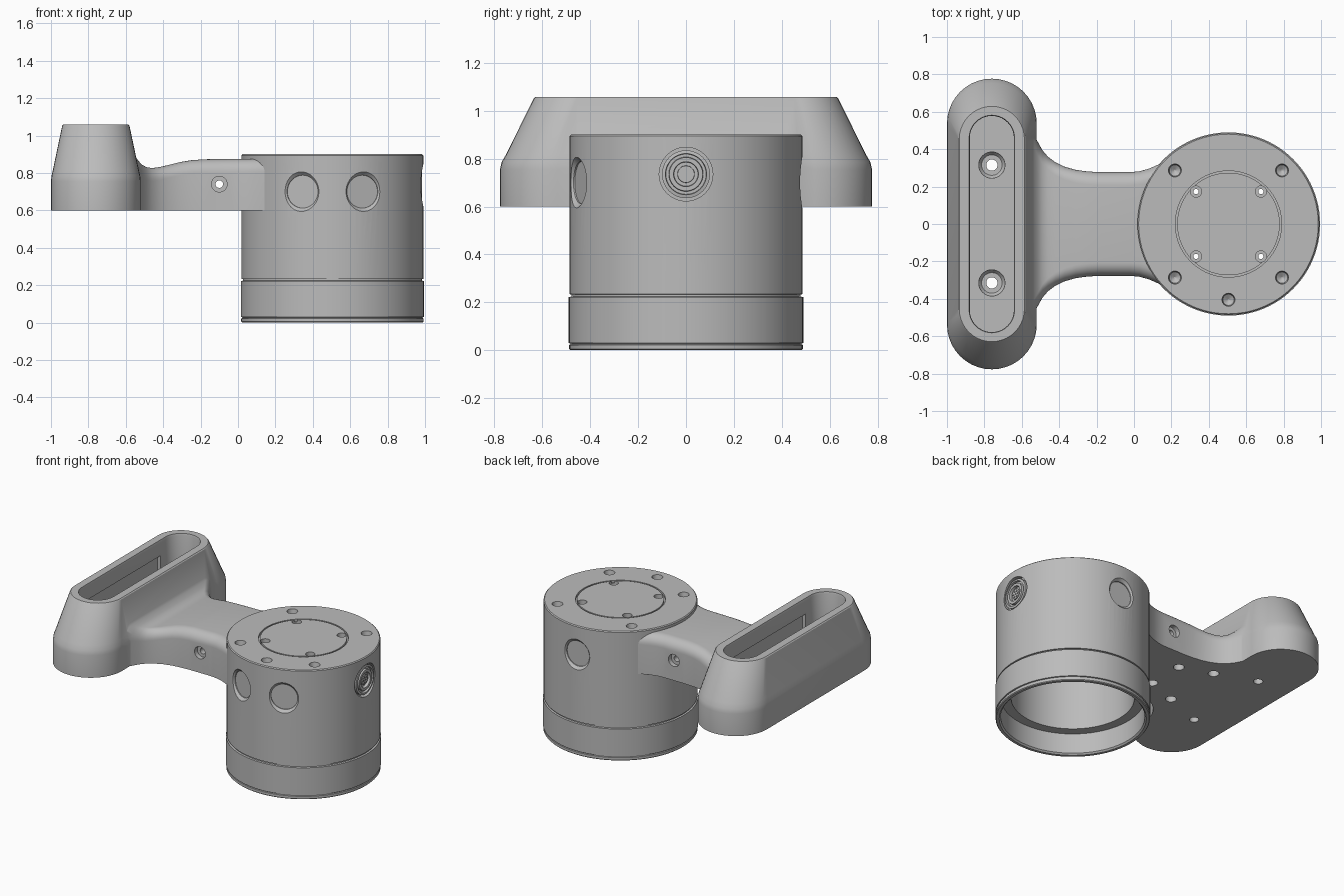
import bpy, bmesh
from math import sin, cos, pi, radians
from mathutils import Matrix, Vector

if "Cube" in bpy.data.objects:
    bpy.data.objects.remove(bpy.data.objects["Cube"], do_unlink=True)

grey = bpy.data.materials.new("satin grey")
grey.use_nodes = True
grey.diffuse_color = (0.5, 0.5, 0.5, 1)
grey.node_tree.nodes["Principled BSDF"].inputs["Base Color"].default_value = (0.5, 0.5, 0.5, 1)

CX = 0.505                      # axis of the round housing
UP, DOWN = (0, 0, 1), (0, 0, -1)


def finish(name, bm):
    bmesh.ops.recalc_face_normals(bm, faces=bm.faces)
    mesh = bpy.data.meshes.new(name)
    bm.to_mesh(mesh)
    bm.free()
    mesh.materials.append(grey)
    ob = bpy.data.objects.new(name, mesh)
    bpy.context.collection.objects.link(ob)
    return ob


def skin(name, rings):
    """Solid through rings of points; a ring of one point is a pole."""
    bm = bmesh.new()
    vs = [[bm.verts.new(p) for p in ring] for ring in rings]
    for a, b in zip(vs, vs[1:]):
        n = max(len(a), len(b))
        for i in range(n):
            j = (i + 1) % n
            if len(a) == 1:
                bm.faces.new((a[0], b[i], b[j]))
            elif len(b) == 1:
                bm.faces.new((a[i], a[j], b[0]))
            else:
                bm.faces.new((a[i], a[j], b[j], b[i]))
    for end in (vs[0], vs[-1]):
        if len(end) > 1:
            bm.faces.new(end)
    return finish(name, bm)


def lathe(name, profile, origin=(0, 0, 0), axis=UP, seg=32):
    """Turn (radius, height) points about an axis."""
    m = Matrix.Translation(origin) @ Vector(axis).to_track_quat('Z', 'Y').to_matrix().to_4x4()
    rings = []
    for r, h in profile:
        n = seg if r > 0 else 1
        rings.append([m @ Vector((r * cos(2 * pi * i / n), r * sin(2 * pi * i / n), h))
                      for i in range(n)])
    return skin(name, rings)


def stadium(r, half, z, x=-0.76, seg=20):
    pts = []
    for side in (1, -1):
        for i in range(seg + 1):
            a = pi * i / seg + (0 if side > 0 else pi)
            pts.append((x + r * cos(a), side * half + r * sin(a), z))
    return pts


def combine(target, tool, operation='DIFFERENCE'):
    mod = target.modifiers.new("combine", 'BOOLEAN')
    mod.operation, mod.object, mod.solver = operation, tool, 'EXACT'
    bpy.context.view_layer.objects.active = target
    bpy.ops.object.modifier_apply(modifier=mod.name)
    bpy.data.objects.remove(tool, do_unlink=True)


def drill(target, profile, origin, axis=UP, seg=32):
    """Cut a turned hole; the profile is (radius, height) without poles."""
    pts = [(0, profile[0][1])] + profile + [(0, profile[-1][1])]
    combine(target, lathe("cutter", pts, origin, axis, seg))


# Round housing, hollow and open below
housing = lathe("housing", [
    (0, 0.82), (0.39, 0.82), (0.39, 0.15), (0.455, 0.15), (0.455, 0.01), (0.465, 0),
    (0.483, 0), (0.488, 0.005), (0.488, 0.022), (0.482, 0.024), (0.482, 0.028),
    (0.49, 0.03), (0.49, 0.222), (0.478, 0.224), (0.478, 0.232), (0.486, 0.234),
    (0.486, 0.894), (0.48, 0.9), (0.284, 0.9), (0.284, 0.885), (0.274, 0.885),
    (0.274, 0.9), (0, 0.9)], (CX, 0, 0), seg=96)

# Lid screw holes, then blind countersinks around the rim
for k in range(4):
    a = radians(45 + 90 * k)
    drill(housing, [(0.014, 0.78), (0.014, 0.872), (0.03, 0.872), (0.03, 0.93)],
          (CX + 0.245 * cos(a), 0.245 * sin(a), 0), seg=24)
for deg in (45, 135, 225, 270, 315):
    a = radians(deg)
    drill(housing, [(0.004, 0.85), (0.03, 0.868), (0.038, 0.92)],
          (CX + 0.405 * cos(a), 0.405 * sin(a), 0), seg=24)

# Round flat recesses on the side, and the seat for the connector
for deg in (90, 250, 290):
    a = radians(deg)
    drill(housing, [(0.088, 0.462), (0.088, 0.468), (0.125, 0.505)],
          (CX, 0, 0.7), (cos(a), sin(a), 0), 48)
drill(housing, [(0.112, 0.45), (0.112, 0.55)], (CX, 0, 0.735), (1, 0, 0), 48)

# Connector with concentric rings and pins
port = (CX, 0, 0.735)
connector = lathe("connector", [
    (0, 0.44), (0.1, 0.44), (0.1, 0.476), (0.086, 0.479), (0.084, 0.463), (0.072, 0.463),
    (0.07, 0.48), (0.052, 0.48), (0.05, 0.46), (0.036, 0.46), (0.035, 0.472), (0, 0.472)],
    port, (1, 0, 0), 48)
pins = []
for k in range(7):
    a = 2 * pi * k / 6
    d = 0.022 if k < 6 else 0
    pins.append(lathe("connector_pin", [(0, 0.465), (0.006, 0.465), (0.006, 0.477), (0, 0.477)],
                      (CX, d * cos(a), 0.735 + d * sin(a)), (1, 0, 0), 12))

# Oblong foot with tapered ends
bracket = skin("bracket", [stadium(r, half, z) for z, r, half in (
    (0.6, 0.24, 0.537), (0.755, 0.24, 0.537), (0.785, 0.237, 0.533), (0.815, 0.23, 0.523),
    (1.052, 0.18, 0.455), (1.058, 0.174, 0.455))])

# Arm: rounded section swept along x as (x, half width, top)
stations = [(-0.6, 0.5, 0.95), (-0.56, 0.49, 0.905), (-0.535, 0.475, 0.868), (-0.515, 0.44, 0.845),
            (-0.49, 0.395, 0.831), (-0.46, 0.36, 0.826), (-0.42, 0.33, 0.831), (-0.37, 0.306, 0.843),
            (-0.31, 0.289, 0.858), (-0.25, 0.281, 0.868), (-0.18, 0.277, 0.873), (-0.02, 0.277, 0.875),
            (0.03, 0.282, 0.875), (0.08, 0.296, 0.875), (0.13, 0.318, 0.875), (0.2, 0.35, 0.875)]
R = 0.07
sections = []
for x, w, top in stations:
    arc = [(w - R + R * cos(pi * i / 16), top - R + R * sin(pi * i / 16)) for i in range(9)]
    half = [(w, 0.6)] + arc
    sections.append([(x, y, z) for y, z in half] + [(x, -y, z) for y, z in reversed(half)])
arm = skin("arm", sections)
combine(arm, lathe("cutter", [(0, 0.4), (0.483, 0.4), (0.483, 1.1), (0, 1.1)], (CX, 0, 0), seg=96))
combine(bracket, arm, 'UNION')

# Pocket in the foot with undercut side walls
combine(bracket, skin("cutter", [stadium(r, 0.46, z) for z, r in
                                 ((0.72, 0.118), (1.045, 0.118), (1.08, 0.128))]))
bm = bmesh.new()
bmesh.ops.create_cube(bm, size=1, matrix=Matrix.Translation((-0.76, 0, 0.84))
                      @ Matrix.Diagonal((0.28, 0.8, 0.22, 1)))
combine(bracket, finish("cutter", bm))

# Bolt holes: foot, underside of the arm, and across the arm
for s in (1, -1):
    drill(bracket, [(0.03, 0.5), (0.03, 0.67), (0.055, 0.67), (0.07, 0.69), (0.07, 0.76)],
          (-0.76, s * 0.315, 0))
    for x, y in ((-0.48, 0.21), (-0.26, 0.13)):
        drill(bracket, [(0.035, 0.5), (0.035, 0.7)], (x, s * y, 0), seg=24)
    drill(bracket, [(0.02, -0.05), (0.02, 0.245), (0.042, 0.245), (0.042, 0.4)],
          (-0.1, 0, 0.74), (0, s, 0))

# Smooth shading with crisp edges
bpy.ops.object.select_all(action='DESELECT')
for ob in [housing, connector, bracket] + pins:
    ob.select_set(True)
bpy.context.view_layer.objects.active = housing
bpy.ops.object.shade_smooth_by_angle(angle=radians(30))
